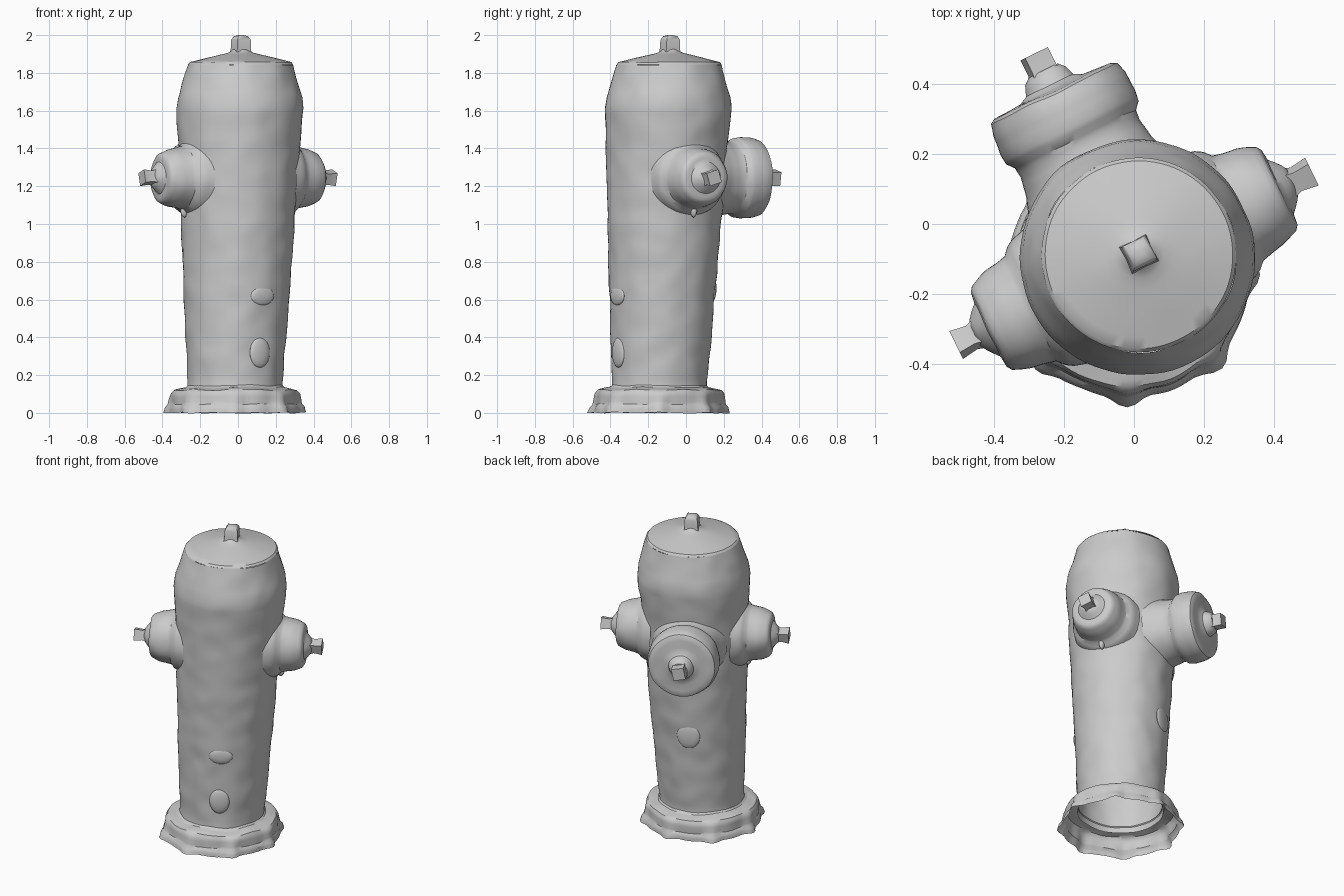
import bpy, bmesh, math
from mathutils import Vector, Matrix, noise

old = bpy.data.objects.get("Cube")
if old:
    bpy.data.objects.remove(old, do_unlink=True)

grey = bpy.data.materials.new("plain grey")
grey.use_nodes = True
COLOUR = (0.6, 0.6, 0.6, 1)
grey.diffuse_color = COLOUR
grey.node_tree.nodes["Principled BSDF"].inputs["Base Color"].default_value = COLOUR

HUB = Vector((0, -0.098, 1.245))   # where the outlet axes cross
AXIS = math.radians(26)            # heading of the left outlet


def lean(z):
    """Centre of the slightly tilted barrel at height z."""
    return Vector((-0.018 + 0.017 * z, -0.145 + 0.031 * z, z))


def refine(profile, step):
    """Split long profile segments so the surface can be roughened."""
    out = [profile[0]]
    for (r0, z0), (r1, z1) in zip(profile, profile[1:]):
        n = max(1, round(math.hypot(r1 - r0, z1 - z0) / step))
        out += [(r0 + (r1 - r0) * i / n, z0 + (z1 - z0) * i / n) for i in range(1, n + 1)]
    return out


def lathe(name, profile, place, sides=64, rough=0.0, lobes=None, cap=False, turn=0, sharp=35):
    """Spin (radius, height) pairs; place maps a local point to the model."""
    bm = bmesh.new()
    rings = []
    for r, z in profile:
        ring = []
        for i in range(sides):
            a = 2 * math.pi * i / sides + turn
            rr = r + (lobes(a, z) if lobes else 0)
            p = place(Vector((rr * math.cos(a), rr * math.sin(a), z)))
            if rough:
                p += rough * noise.noise_vector(p * 9)
            ring.append(bm.verts.new(p))
        rings.append(ring)
    for low, high in zip(rings, rings[1:]):
        for i in range(sides):
            j = (i + 1) % sides
            bm.faces.new((low[i], low[j], high[j], high[i]))
    if cap:
        bm.faces.new(rings[-1])
    mesh = bpy.data.meshes.new(name)
    bm.to_mesh(mesh)
    bm.free()
    return finish(name, mesh, sharp)


def finish(name, mesh, sharp=35):
    obj = bpy.data.objects.new(name, mesh)
    bpy.context.collection.objects.link(obj)
    mesh.materials.append(grey)
    bpy.ops.object.select_all(action="DESELECT")
    obj.select_set(True)
    bpy.context.view_layer.objects.active = obj
    bpy.ops.object.shade_smooth_by_angle(angle=math.radians(sharp))
    return obj


def upright(p):
    return lean(p.z) + Vector((p.x, p.y, 0))


def outward(angle):
    """Placement whose local z runs outward along a horizontal heading."""
    d = Vector((math.cos(angle), math.sin(angle), 0))
    side = Vector((-d.y, d.x, 0))
    return lambda p: HUB + side * p.x + Vector((0, 0, p.y)) + d * p.z


def blob(name, centre, size, angle):
    """Small worn lump, with size given as (depth, width, height)."""
    bm = bmesh.new()
    bmesh.ops.create_uvsphere(bm, u_segments=20, v_segments=12, radius=1)
    bm.transform(Matrix.Translation(centre) @ Matrix.Rotation(angle, 4, "Z")
                 @ Matrix.Diagonal((*size, 1)))
    mesh = bpy.data.meshes.new(name)
    bm.to_mesh(mesh)
    bm.free()
    finish(name, mesh)


# Barrel and shoulder, open below
barrel = [(0.255, 0.11), (0.252, 0.16), (0.266, 0.4), (0.284, 0.7), (0.301, 1.0),
          (0.32, 1.4), (0.333, 1.56), (0.336, 1.61), (0.328, 1.67), (0.278, 1.845)]
lathe("barrel", refine(barrel, 0.025), upright, sides=80, rough=0.006)

# Shallow conical lid and its square nut
lid = [(0.278, 1.845), (0.268, 1.857), (0.17, 1.882), (0.07, 1.905), (0.05, 1.915), (0.035, 1.93)]
lathe("lid", refine(lid, 0.03), upright, sides=80, rough=0.002, cap=True)
lathe("lid_nut", [(0.062, 1.9), (0.056, 1.93), (0.055, 1.975), (0.04, 1.994), (0.015, 2.0)],
      upright, sides=4, cap=True, turn=AXIS + math.pi / 4, sharp=50)


# Worn base flange with bolt lobes, hollow underneath
def bolt_lobes(a, z):
    if z > 0.115:
        return 0
    return 0.024 * max(0, math.cos(8 * a)) ** 2 * (1.2 - 8 * z)


flange = [(0.35, 0.0), (0.346, 0.03), (0.334, 0.045), (0.332, 0.1), (0.322, 0.122),
          (0.29, 0.13), (0.262, 0.135), (0.248, 0.15)]
lathe("base_flange", refine(flange, 0.015), upright, sides=96, rough=0.007, lobes=bolt_lobes)

# Two opposite side outlets with stepped caps, nuts and chain lugs
side_cap = [(0.215, 0.24), (0.2, 0.29), (0.188, 0.31), (0.168, 0.328), (0.16, 0.36),
            (0.153, 0.4), (0.146, 0.42), (0.132, 0.452), (0.118, 0.462), (0.085, 0.466),
            (0.07, 0.48), (0.052, 0.495), (0.036, 0.505)]
for label, heading in (("left", AXIS), ("right", AXIS + math.pi)):
    place = outward(heading)
    lathe(label + "_outlet", refine(side_cap, 0.02), place, sides=48, rough=0.005, cap=True)
    lathe(label + "_outlet_nut", [(0.055, 0.48), (0.042, 0.515), (0.05, 0.565)], place,
          sides=4, cap=True, turn=math.pi / 4 + 0.3)
    blob(label + "_chain_lug", place(Vector((0, -0.175, 0.315))), (0.022, 0.016, 0.035), heading)

# Large rear outlet with a flat drum cap
rear = outward(AXIS + math.pi / 2)
rear_cap = [(0.225, 0.22), (0.2, 0.29), (0.19, 0.35), (0.193, 0.38), (0.21, 0.4),
            (0.214, 0.43), (0.21, 0.49), (0.2, 0.522), (0.185, 0.53), (0.1, 0.538),
            (0.075, 0.55), (0.062, 0.58), (0.045, 0.595)]
lathe("rear_outlet", refine(rear_cap, 0.02), rear, sides=56, rough=0.005, cap=True)
lathe("rear_outlet_nut", [(0.06, 0.56), (0.052, 0.6), (0.052, 0.65)], rear,
      sides=4, cap=True, turn=math.pi / 4 + 0.2)

# Worn raised patches on the front and rear of the barrel
for name, heading, z, r, size in (
        ("front_lower_lump", -60, 0.32, 0.256, (0.02, 0.06, 0.08)),
        ("front_upper_lump", -60, 0.62, 0.274, (0.015, 0.07, 0.05)),
        ("rear_patch", 112, 0.66, 0.276, (0.016, 0.07, 0.08))):
    a = math.radians(heading)
    blob(name, lean(z) + Vector((math.cos(a) * r, math.sin(a) * r, 0)), size, a)
